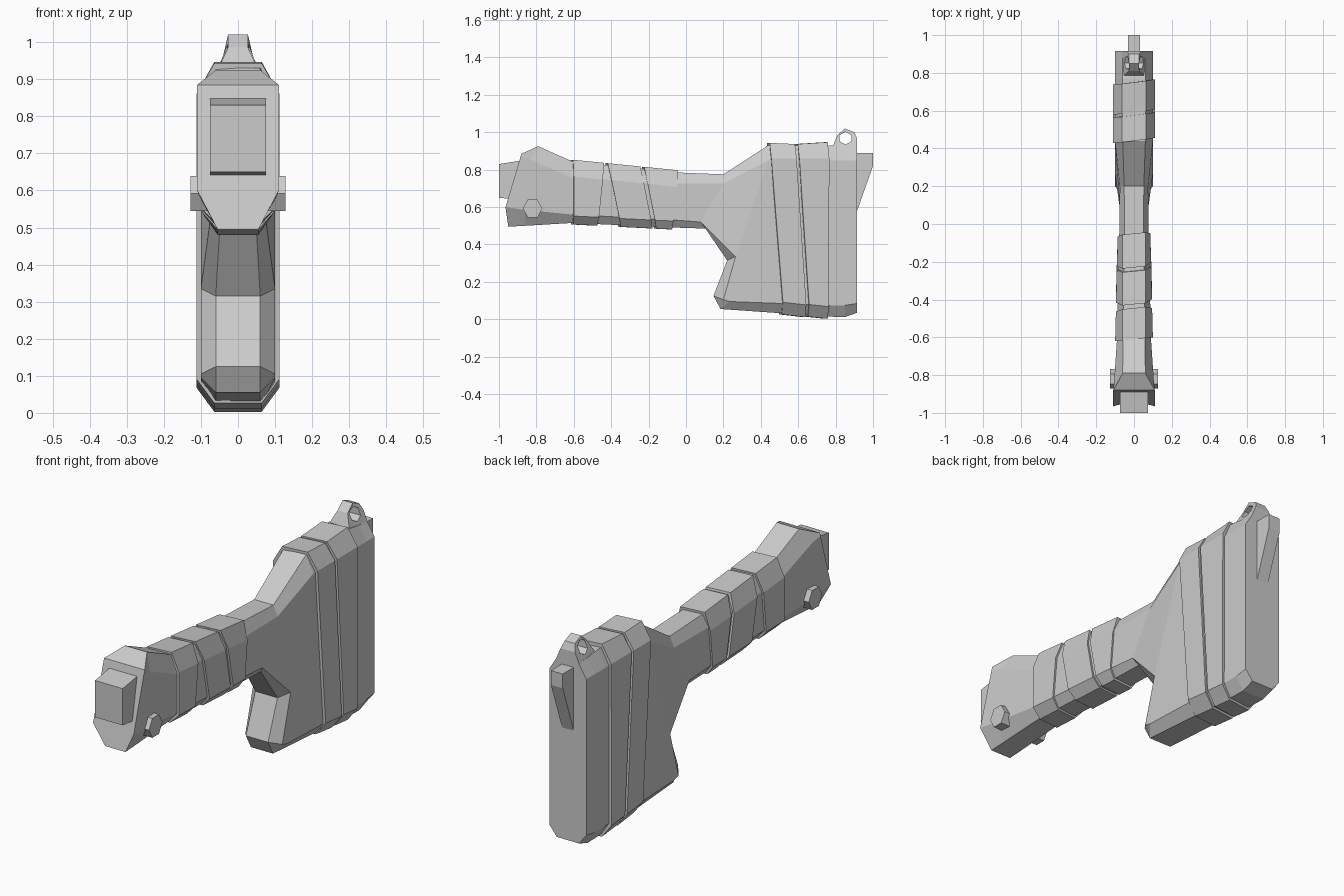
import bpy, bmesh, math
from mathutils import Vector

cube = bpy.data.objects.get("Cube")
if cube:
    bpy.data.objects.remove(cube, do_unlink=True)

GREY = (0.6, 0.6, 0.6, 1)
mat = bpy.data.materials.new("plain_grey")
mat.use_nodes = True
mat.diffuse_color = GREY
mat.node_tree.nodes["Principled BSDF"].inputs["Base Color"].default_value = GREY


def finish(name, bm):
    bmesh.ops.recalc_face_normals(bm, faces=bm.faces)
    me = bpy.data.meshes.new(name)
    bm.to_mesh(me)
    bm.free()
    me.materials.append(mat)
    ob = bpy.data.objects.new(name, me)
    bpy.context.collection.objects.link(ob)
    return ob


def loft(name, stations, skew=0.0):
    """Each station: top, upper side, lower side, bottom (y, z), then widths top, side, bottom."""
    bm = bmesh.new()
    rings = []
    for top, up, low, bot, wt, w, wb in stations:
        half = [(wt, top), (w, up), (w, low), (wb, bot)]
        pts = [(x, y, z) for x, (y, z) in half] + [(-x, y, z) for x, (y, z) in reversed(half)]
        rings.append([bm.verts.new((x, y + skew * x, z)) for x, y, z in pts])
    for a, b in zip(rings, rings[1:]):
        for i in range(8):
            j = (i + 1) % 8
            bm.faces.new((a[i], a[j], b[j], b[i]))
    bm.faces.new(rings[0])
    bm.faces.new(rings[-1])
    return finish(name, bm)


def plate(name, outline, width):
    """Side outline of (y, z) points extruded across x; width is a function of z."""
    bm = bmesh.new()
    left, right = ([bm.verts.new((s * width(z), y, z)) for y, z in outline] for s in (1, -1))
    bm.faces.new(left)
    bm.faces.new(right)
    n = len(outline)
    for i in range(n):
        j = (i + 1) % n
        bm.faces.new((left[i], left[j], right[j], right[i]))
    return finish(name, bm)


# Handle: muzzle block, grip and neck flowing into the stock
loft("body", [
    ((-.88, .885), (-.885, .868), (-.965, .6), (-.95, .495), .11, .11, .055),
    ((-.79, .925), (-.83, .855), (-.86, .585), (-.86, .5), .06, .105, .055),
    ((-.61, .845), (-.61, .757), (-.61, .56), (-.61, .515), .058, .09, .052),
    ((-.05, .785), (-.05, .725), (-.05, .53), (-.05, .49), .05, .078, .05),
    ((.2, .775), (.2, .725), (.08, .52), (.105, .485), .052, .075, .05),
    ((.44, .93), (.44, .85), (.265, .335), (.22, .315), .06, .1, .06),
    ((.5, .93), (.5, .85), (.2, .105), (.147, .125), .06, .1, .06),
    ((.54, .93), (.54, .85), (.235, .095), (.185, .055), .06, .1, .06),
    ((.77, .93), (.77, .85), (.77, .075), (.77, .014), .06, .1, .06),
    ((.85, .92), (.85, .85), (.85, .075), (.85, .012), .06, .1, .06),
    ((.915, .915), (.915, .85), (.915, .085), (.915, .035), .06, .1, .06),
])


# Raised wraps around the grip: front top, front bottom, back top, back bottom
def grip_ring(yt, yb):
    def y(f):
        return yt + (yb - yt) * f
    top = .853 - (yt + .61) * .1
    bot = .507 - (yb + .61) * .05
    w = .1 - (yt + .61) * .025
    return ((yt, top), (y(.25), top - .09), (y(.85), bot + .045), (yb, bot), .062, w, .055)


for i, (ft, fb, bt, bb) in enumerate([
        (-.61, -.61, -.445, -.48), (-.425, -.355, -.25, -.185), (-.23, -.165, -.05, -.08)]):
    loft(f"grip_wrap_{i + 1}", [grip_ring(ft, fb), grip_ring(bt, bb)], 0.1)


# Raised wraps around the stock
def stock_ring(yt, yb, top, bot):
    return ((yt, top), (yt + .003, .86), (yb, bot + .065), (yb, bot), .064, .112, .064)


loft("stock_wrap_front", [stock_ring(.44, .505, .943, .026),
                          stock_ring(.575, .63, .937, .012)], 0.12)
loft("stock_wrap_back", [stock_ring(.59, .645, .937, .014),
                         stock_ring(.75, .75, .947, .003)], 0.12)

# Plug in the front face
plate("front_plug", [(-1, .65), (-1, .83), (-.86, .852), (-.86, .635)], lambda z: .075)

# Hexagonal pin through the front block
hexagon = [(-.82 + .052 * math.cos(math.pi * k / 3), .592 + .055 * math.sin(math.pi * k / 3))
           for k in range(6)]
plate("cross_pin", hexagon, lambda z: .128)

# Strap lug with a hexagonal eye cut through it
lug = plate("strap_lug", [(.765, .88), (.81, .985), (.85, 1.02), (.9, 1.0), (.915, .965), (.915, .88)],
            lambda z: .025 + max(0, 1 - z) * .42 if z < .97 else .027)
eye = plate("eye_cutter", [(.853 + .036 * math.cos(math.pi * (k / 3 + .17)),
                            .968 + .034 * math.sin(math.pi * (k / 3 + .17))) for k in range(6)],
            lambda z: .2)
eye.hide_render = True
eye.hide_set(True)
cut = lug.modifiers.new("eye", "BOOLEAN")
cut.operation = "DIFFERENCE"
cut.object = eye
cut.solver = "EXACT"

# Hook on the back face
plate("back_hook", [(.9, .89), (1, .89), (1, .82), (.915, .58), (.9, .58)], lambda z: .032)
